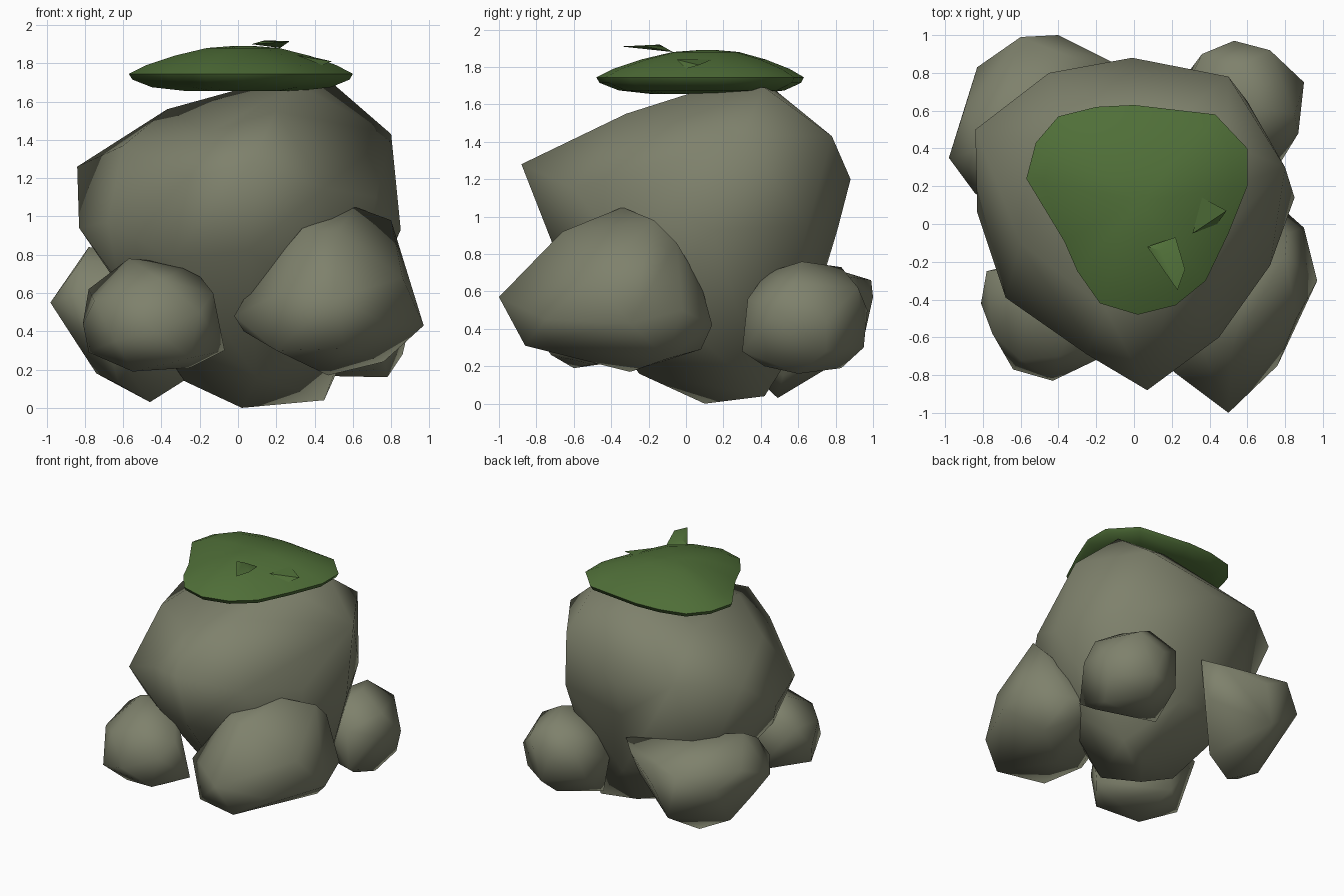
import bpy
import bmesh
from math import radians

default = bpy.data.objects.get("Cube")
if default:
    bpy.data.objects.remove(default, do_unlink=True)


def make_material(name, colour):
    material = bpy.data.materials.new(name)
    material.use_nodes = True
    material.diffuse_color = (*colour, 1)
    shader = material.node_tree.nodes["Principled BSDF"]
    shader.inputs["Base Color"].default_value = (*colour, 1)
    shader.inputs["Roughness"].default_value = 0.9
    return material


stone = make_material("stone grey", (0.21, 0.22, 0.15))
green = make_material("leaf green", (0.08, 0.16, 0.04))


def finish(name, bm, material, smooth_angle):
    """Turn a bmesh into a smooth shaded object."""
    bmesh.ops.recalc_face_normals(bm, faces=bm.faces)
    mesh = bpy.data.meshes.new(name)
    bm.to_mesh(mesh)
    bm.free()
    mesh.materials.append(material)
    part = bpy.data.objects.new(name, mesh)
    bpy.context.collection.objects.link(part)
    bpy.ops.object.select_all(action="DESELECT")
    part.select_set(True)
    bpy.context.view_layer.objects.active = part
    bpy.ops.object.shade_smooth_by_angle(angle=radians(smooth_angle))


def hull_part(name, corners, material=stone, smooth_angle=100):
    """Wrap a convex skin around a few chiselled corners."""
    bm = bmesh.new()
    for corner in corners:
        bm.verts.new(corner)
    result = bmesh.ops.convex_hull(bm, input=bm.verts)
    loose = {v for v in result["geom_interior"] if isinstance(v, bmesh.types.BMVert)}
    bmesh.ops.delete(bm, geom=list(loose), context="VERTS")
    finish(name, bm, material, smooth_angle)


def loft_part(name, outline, centre, rings, material):
    """Stack scaled copies of an outline; each ring is (scale, height)."""
    bm = bmesh.new()
    cx, cy = centre
    loops = []
    for scale, height in rings:
        loops.append([bm.verts.new((cx + (x - cx) * scale, cy + (y - cy) * scale, height))
                      for x, y in outline])
    count = len(outline)
    for lower, upper in zip(loops, loops[1:]):
        for i in range(count):
            j = (i + 1) % count
            bm.faces.new((lower[i], lower[j], upper[j], upper[i]))
    bm.faces.new(loops[0])
    bm.faces.new(loops[-1])
    finish(name, bm, material, 80)


# Large central boulder, sloping down towards its pointed front
hull_part("main_boulder", [
    (.07, -.88, 1.28), (-.25, -.69, 1.2), (-.68, -.39, .97), (-.84, .5, 1.26),
    (-.83, .06, .94), (-.45, .8, 1.28), (-.01, .88, 1.2), (.5, .78, 1.43),
    (.8, .3, 1.43), (.85, .14, .93), (.72, -.22, 1.1), (.45, -.6, 1.15),
    (.2, -.32, 1.55), (-.15, -.45, 1.44), (-.6, -.1, 1.37), (-.37, .4, 1.56),
    (.1, .46, 1.69), (.3, .12, 1.69), (.5, .42, 1.69), (.6, .65, .95),
    (0, .81, .93), (.02, .1, 0), (.45, .42, .04), (.2, .33, .03),
    (-.28, .1, .14), (.1, -.25, .16), (.05, -.7, .82), (-.35, -.5, .78),
    (-.62, -.2, .65), (.62, -.1, .5), (-.5, .5, .5), (.1, .65, .4)])

# Four smaller boulders sunk into the base
hull_part("front_left_boulder", [
    (.5, -1, .57), (-.02, -.54, .48), (.03, -.55, .4), (.05, -.5, .6),
    (.33, -.59, .93), (.36, -.4, .98), (.61, -.34, 1.05), (.8, -.17, .98),
    (.97, -.3, .43), (.76, -.75, .45), (.9, -.02, .5), (.72, .14, .42),
    (.68, .08, .64), (.64, .08, .29), (.47, -.3, .17), (.56, -.86, .31),
    (.2, -.76, .3), (.76, -.1, .24), (.81, -.05, .86), (.3, .1, .55),
    (.52, -.66, .92), (.86, -.5, .68), (.22, -.79, .6)])

hull_part("back_left_boulder", [
    (.53, .97, .5), (.72, .92, .62), (.9, .75, .45), (.87, .48, .5),
    (.76, .3, .28), (.72, .33, .56), (.6, .43, .7), (.65, .62, .76),
    (.55, .83, .73), (.36, .9, .6), (.3, .82, .35), (.78, .6, .16),
    (.55, .83, .19), (.86, .75, .28), (.6, .95, .3), (.85, .58, .64),
    (.72, .42, .2), (.3, .6, .17), (.23, .63, .45), (.3, .5, .62)])

hull_part("back_right_boulder", [
    (-.98, .35, .55), (-.84, .16, .6), (-.78, .4, .84), (-.82, .28, .77),
    (-.9, .6, .65), (-.83, .83, .55), (-.6, .99, .66), (-.4, 1, .57),
    (-.12, .86, .68), (0, .75, .73), (-.1, .72, .46), (-.87, .4, .38),
    (-.74, .5, .18), (-.62, .42, .12), (-.46, .49, .03), (-.27, .52, .15),
    (-.5, .94, .3), (-.7, .1, .4)])

hull_part("front_right_boulder", [
    (-.81, -.42, .44), (-.78, -.25, .62), (-.57, -.4, .78), (-.25, -.42, .75),
    (-.13, -.6, .6), (-.07, -.5, .3), (-.43, -.83, .4), (-.64, -.77, .35),
    (-.6, -.72, .6), (-.25, -.72, .26), (-.55, -.6, .19), (-.25, -.5, .21),
    (-.78, -.45, .29), (-.4, -.7, .67), (-.75, -.58, .56), (-.5, -.18, .25),
    (-.48, -.2, .72), (-.2, -.72, .5)])

# Leafy cap resting on top
cap_outline = [
    (-.57, .24), (-.52, .43), (-.4, .57), (-.2, .62), (0, .63), (.43, .58),
    (.6, .4), (.6, .2), (.5, -.05), (.38, -.3), (.22, -.43), (.02, -.48),
    (-.18, -.42), (-.3, -.25), (-.37, -.09)]
cap_rings = [(.5, 1.655), (.8, 1.675), (.97, 1.715), (1, 1.745),
             (.85, 1.79), (.6, 1.84), (.32, 1.88), (.1, 1.89)]
loft_part("leaf_cap", cap_outline, (.03, .12), cap_rings, green)

# Two loose leaves sticking out of the cap
hull_part("front_leaf", [
    (.07, -.12, 1.9), (.22, -.07, 1.88), (.27, -.24, 1.915), (.23, -.35, 1.91),
    (.14, -.14, 1.92)], green, 30)
hull_part("side_leaf", [
    (.36, .14, 1.84), (.49, .07, 1.81), (.44, 0, 1.79), (.31, -.05, 1.84)], green, 30)
